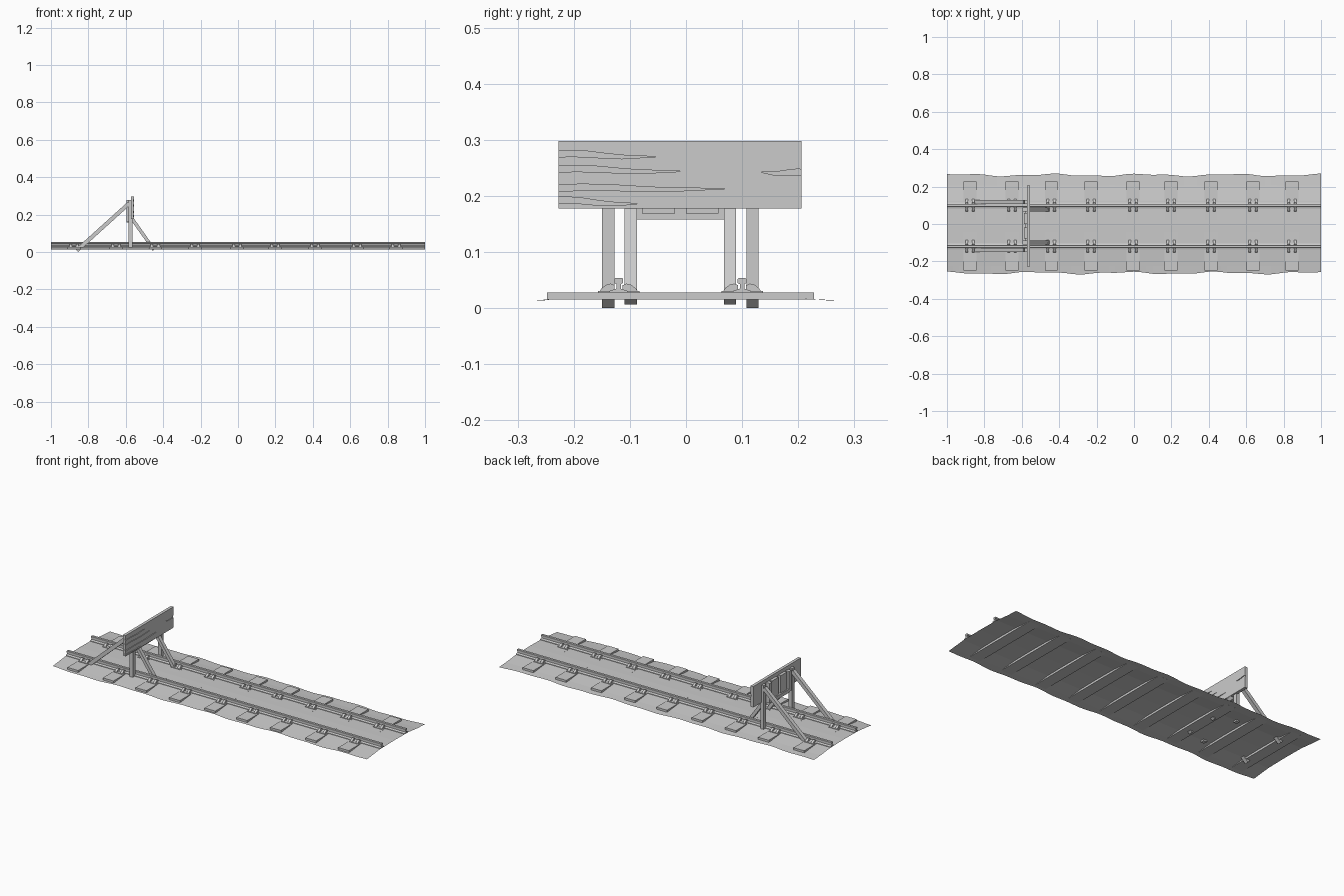
import bpy, math
from mathutils import Vector, Matrix

cube = bpy.data.objects.get("Cube")
if cube:
    bpy.data.objects.remove(cube, do_unlink=True)

grey = bpy.data.materials.new("plain_grey")
grey.use_nodes = True
colour = (0.6, 0.6, 0.6, 1)
grey.diffuse_color = colour
grey.node_tree.nodes["Principled BSDF"].inputs["Base Color"].default_value = colour

MID = -0.01                      # centre line of the track
RAILS = (MID - 0.11, MID + 0.11)
SLEEPERS = (-0.877, -0.652, -0.443, -0.23, -0.005, 0.198, 0.412, 0.636, 0.845)


def make(name, verts, faces):
    mesh = bpy.data.meshes.new(name)
    mesh.from_pydata(verts, [], faces)
    mesh.materials.append(grey)
    obj = bpy.data.objects.new(name, mesh)
    bpy.context.collection.objects.link(obj)
    return obj


def prism(name, outline, axis, lo, hi):
    """Extrude a closed 2D outline along x or y."""
    place = (lambda d, a, b: (d, a, b)) if axis == "x" else (lambda d, a, b: (a, d, b))
    n = len(outline)
    verts = [place(d, a, b) for d in (lo, hi) for a, b in outline]
    faces = [list(range(n))[::-1], list(range(n, 2 * n))]
    faces += [(i, (i + 1) % n, n + (i + 1) % n, n + i) for i in range(n)]
    obj = make(name, verts, faces)
    # consistent outward normals
    import bmesh
    bm = bmesh.new()
    bm.from_mesh(obj.data)
    bmesh.ops.recalc_face_normals(bm, faces=bm.faces)
    bm.to_mesh(obj.data)
    bm.free()
    return obj


def box(name, x0, x1, y0, y1, z0, z1):
    return prism(name, [(y0, z0), (y1, z0), (y1, z1), (y0, z1)], "x", x0, x1)


def brace(name, y, start, end, width, thick):
    """Slanted square timber lying in the xz plane."""
    a, b = Vector(start), Vector(end)
    d = (b - a).normalized()
    n = Vector((-d.y, d.x)) * thick / 2
    return prism(name, [a - n, b - n, b + n, a + n], "y", y - width / 2, y + width / 2)


# Ballast bed: low crowned sheet with ragged long edges
def ragged(x, side):
    return (0.262 + 0.005 * math.sin(13 * x + side) + 0.003 * math.sin(31 * x + 2 * side)) * side


STEPS = 60
verts, faces = [], []
for i in range(STEPS + 1):
    x = -1 + 2 * i / STEPS
    row = [(ragged(x, -1), 0.016), (-0.225, 0.0195), (-0.14, 0.0285), (MID, 0.0305),
           (0.12, 0.0285), (0.205, 0.0195), (ragged(x, 1), 0.016)]
    verts += [(x, y, z) for y, z in row]
COLS = 7
for i in range(STEPS):
    for j in range(COLS - 1):
        k = i * COLS + j
        faces.append((k, k + COLS, k + COLS + 1, k + 1))
make("ballast_bed", verts, faces)

# Sleepers
for i, x in enumerate(SLEEPERS):
    box(f"sleeper_{i}", x - 0.034, x + 0.034, MID - 0.238, MID + 0.238, 0.018, 0.03)

# Rails with foot, web and head
half = [(0.016, 0.03), (0.016, 0.033), (0.004, 0.037), (0.004, 0.045),
        (0.008, 0.047), (0.008, 0.054), (0.006, 0.056)]
for side, y in zip(("right", "left"), RAILS):
    outline = [(y + a, z) for a, z in half] + [(y - a, z) for a, z in reversed(half)]
    prism(f"{side}_rail", outline, "x", -1, 1)

    # Chairs: base plate and paired rounded lugs either side of the rail
    for i, x in enumerate(SLEEPERS):
        box(f"{side}_chair_plate_{i}", x - 0.03, x + 0.03, y - 0.037, y + 0.037, 0.028, 0.0325)
        for s in (-1, 1):
            lug = [(y + s * a, z) for a, z in
                   ((0.007, 0.032), (0.034, 0.032), (0.03, 0.038), (0.022, 0.044),
                    (0.014, 0.046), (0.007, 0.043))]
            for dx in (-0.018, 0.018):
                prism(f"{side}_chair_lug_{i}", lug, "x", x + dx - 0.007, x + dx + 0.007)

# Buffer stop frame
for side, s in (("right", -1), ("left", 1)):
    outer, inner = MID + s * 0.1285, MID + s * 0.0885
    box(f"{side}_post", -0.585, -0.563, outer - 0.011, outer + 0.011, 0.02, 0.28)
    brace(f"{side}_rear_brace", outer, (-0.862, 0.01), (-0.583, 0.262), 0.022, 0.021)
    brace(f"{side}_front_brace", inner, (-0.449, 0.014), (-0.57, 0.185), 0.022, 0.018)
    box(f"{side}_inner_post", -0.595, -0.571, inner - 0.011, inner + 0.011, 0.165, 0.28)
    box(f"{side}_back_plank", -0.588, -0.57, MID + s * 0.039 - 0.029,
        MID + s * 0.039 + 0.029, 0.171, 0.28)
box("cross_beam", -0.595, -0.578, MID - 0.078, MID + 0.078, 0.16, 0.18)

# Buffer board with tapering grain grooves cut in its face
FACE = -0.555
LEFT, RIGHT = MID - 0.217, MID + 0.216
board = box("buffer_board", -0.572, FACE, LEFT, RIGHT, 0.18, 0.3)
grain = [(LEFT, -0.053, 0.277, 0.272), (LEFT, -0.005, 0.250, 0.246),
         (LEFT, 0.07, 0.216, 0.215), (LEFT, -0.083, 0.194, 0.188),
         (RIGHT, 0.132, 0.242, 0.245)]
for i, (y0, y1, z0, z1) in enumerate(grain):
    start = y0 - 0.01 if y0 == LEFT else y0 + 0.01
    ts = [k / 6 for k in range(6)]
    mid = [(start + (y1 - start) * t, z0 + (z1 - z0) * t + 0.002 * math.sin(7 * t),
            0.0058 * (1 - t * t)) for t in ts]
    outline = [(y, z + h) for y, z, h in mid] + [(y1, z1)]
    outline += [(y, z - h) for y, z, h in reversed(mid)]
    cutter = prism(f"grain_cutter_{i}", outline, "x", FACE - 0.004, FACE + 0.01)
    cutter.hide_render = True
    cutter.hide_set(True)
    cut = board.modifiers.new("grain", "BOOLEAN")
    cut.operation = "DIFFERENCE"
    cut.solver = "EXACT"
    cut.object = cutter

# Ground the lowest timber ends at z = 0
bpy.context.view_layer.update()
low = min((o.matrix_world @ v.co).z for o in bpy.context.collection.objects
          if o.type == "MESH" and not o.hide_render for v in o.data.vertices)
for o in bpy.context.collection.objects:
    if o.type == "MESH":
        o.matrix_world = Matrix.Translation((0, 0, -low)) @ o.matrix_world
